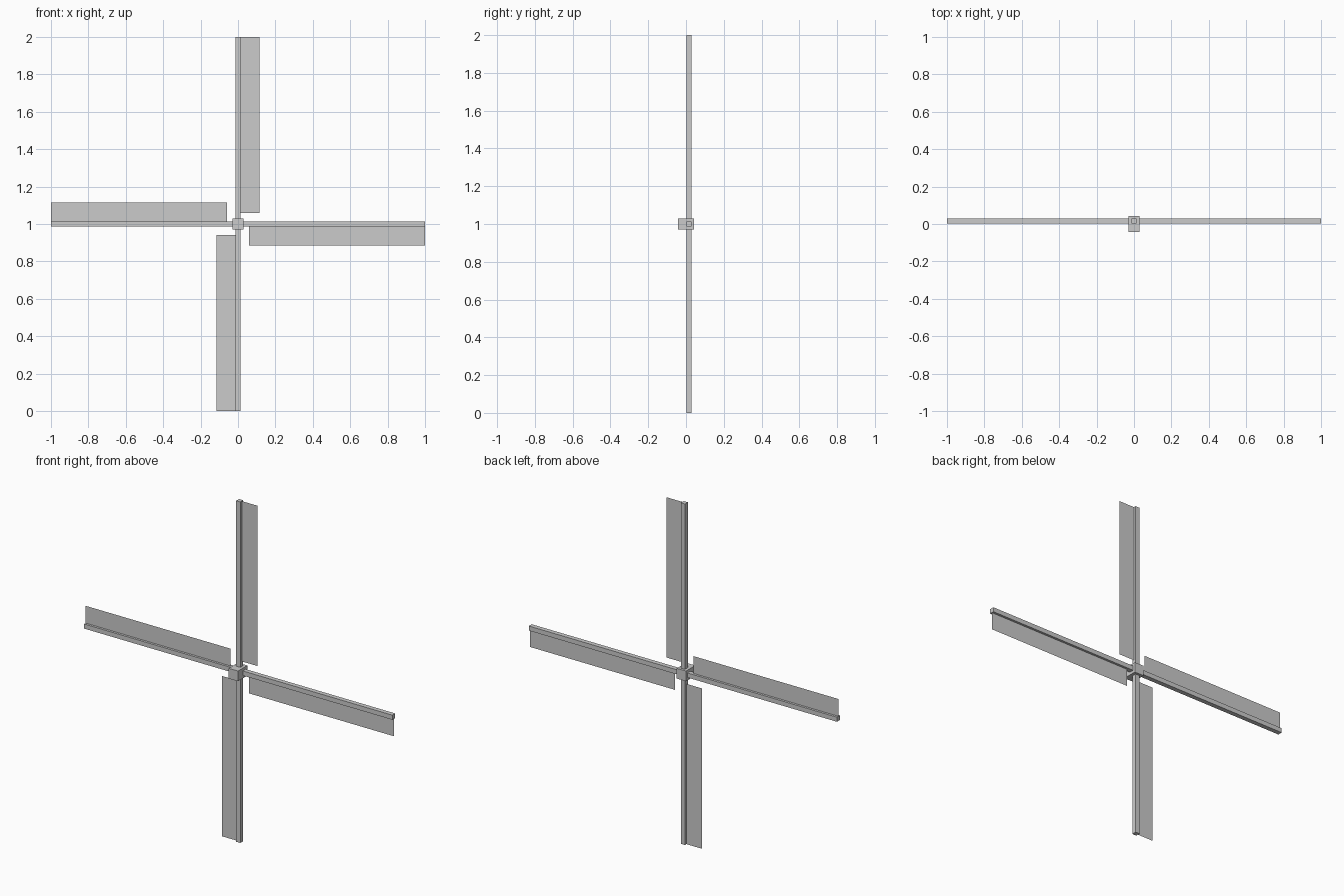
import bpy, bmesh
from math import pi
from mathutils import Matrix, Vector

if "Cube" in bpy.data.objects:
    bpy.data.objects.remove(bpy.data.objects["Cube"])

CENTRE = Matrix.Translation((0, 0, 1))
BEAM = 0.0135       # half thickness of a beam
BEAM_Y = 0.0155     # beams sit slightly behind the hub centre


def finish(name, bm, matrix):
    mesh = bpy.data.meshes.new(name)
    bm.to_mesh(mesh)
    bm.free()
    obj = bpy.data.objects.new(name, mesh)
    obj.matrix_world = matrix
    bpy.context.collection.objects.link(obj)


def box(name, lo, hi, matrix):
    lo, hi = Vector(lo), Vector(hi)
    bm = bmesh.new()
    place = Matrix.Translation((lo + hi) / 2) @ Matrix.Diagonal((*(hi - lo), 1))
    bmesh.ops.create_cube(bm, size=1, matrix=place)
    finish(name, bm, matrix)


def sheet(name, x0, x1, z0, z1, y, matrix):
    bm = bmesh.new()
    corners = ((x0, z0), (x1, z0), (x1, z1), (x0, z1))
    bm.faces.new([bm.verts.new((x, y, z)) for x, z in corners])
    finish(name, bm, matrix)


# Central hub block
box("hub", (-0.03, -0.043, -0.03), (0.03, 0.043, 0.03), CENTRE)

# Four arms, each with a flat sail on its clockwise side
for i in range(4):
    turn = CENTRE @ Matrix.Rotation(i * pi / 2, 4, 'Y')
    box(f"arm_{i + 1}", (-BEAM, BEAM_Y - BEAM, 0), (BEAM, BEAM_Y + BEAM, 1), turn)
    sheet(f"sail_{i + 1}", BEAM, 0.115, 0.06, 1, BEAM_Y, turn)
